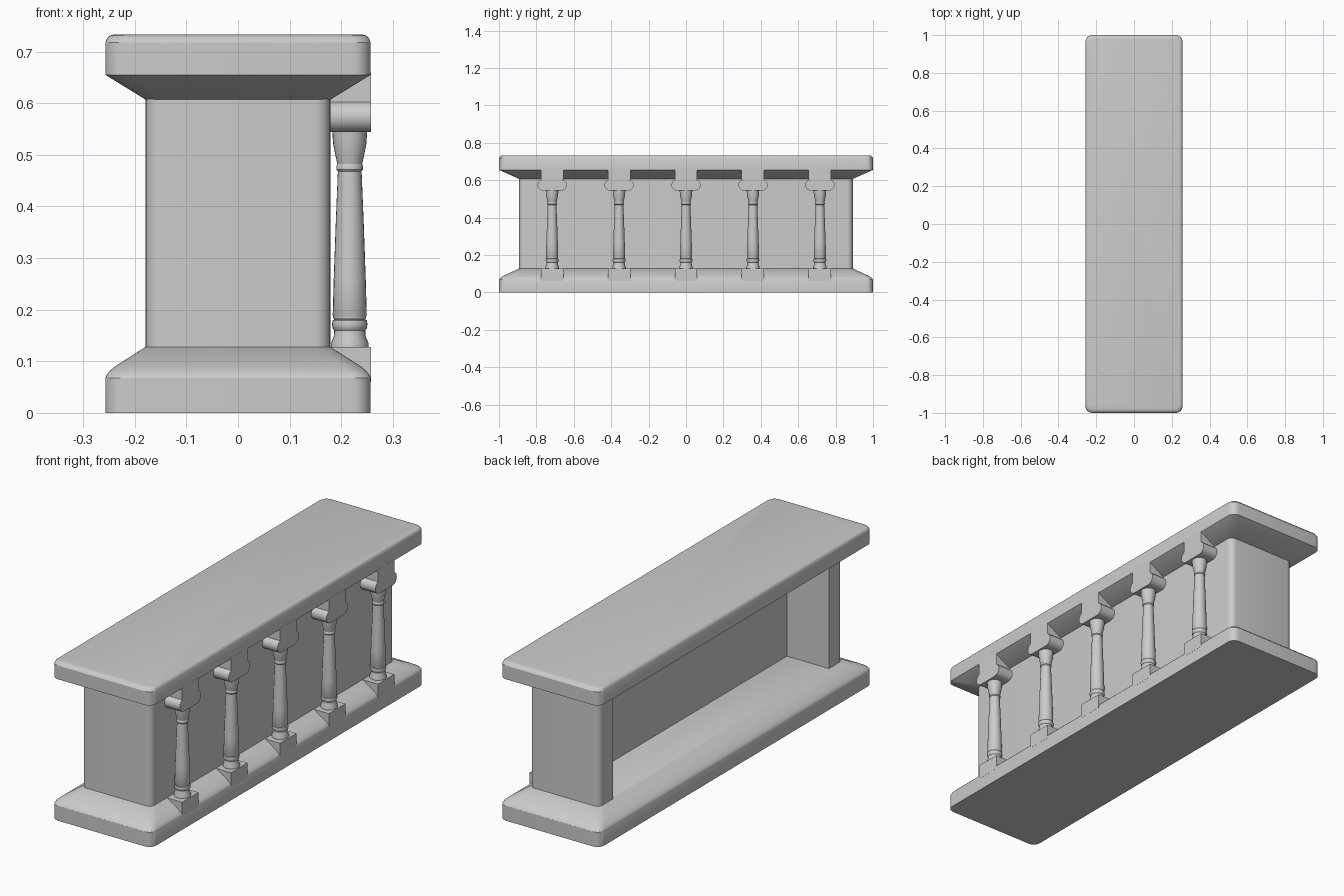
import bpy, bmesh, math

if "Cube" in bpy.data.objects:
    bpy.data.objects.remove(bpy.data.objects["Cube"])

HX, HY = 0.257, 1.0      # slab half sizes
BX, BY = 0.179, 0.892    # body half sizes
BALUSTER_X = 0.2165


def finish(bm, name, angle=30):
    bmesh.ops.recalc_face_normals(bm, faces=bm.faces)
    mesh = bpy.data.meshes.new(name)
    bm.to_mesh(mesh)
    bm.free()
    ob = bpy.data.objects.new(name, mesh)
    bpy.context.collection.objects.link(ob)
    bpy.ops.object.select_all(action='DESELECT')
    ob.select_set(True)
    bpy.context.view_layer.objects.active = ob
    bpy.ops.object.shade_smooth_by_angle(angle=math.radians(angle))
    return ob


def rounded_rect(hx, hy, r, n=6):
    pts = []
    for k, (sx, sy) in enumerate([(1, 1), (-1, 1), (-1, -1), (1, -1)]):
        for i in range(n + 1):
            a = math.pi / 2 * (k + i / n)
            pts.append((sx * (hx - r) + r * math.cos(a), sy * (hy - r) + r * math.sin(a)))
    return pts


def loft(name, sections):
    """Skin closed outlines given as (points, z), capped at both ends."""
    bm = bmesh.new()
    rings = [[bm.verts.new((x, y, z)) for x, y in pts] for pts, z in sections]
    for a, b in zip(rings, rings[1:]):
        for i in range(len(a)):
            j = (i + 1) % len(a)
            bm.faces.new((a[i], a[j], b[j], b[i]))
    bm.faces.new(rings[0])
    bm.faces.new(rings[-1])
    return finish(bm, name)


def slab(name, profile):
    # profile entries: inset fraction towards the body (0 = slab edge, 1 = body) and height
    sections = []
    for t, z in profile:
        hx, hy = HX + (BX - HX) * t, HY + (BY - HY) * t
        sections.append((rounded_rect(hx, hy, 0.035), z))
    return loft(name, sections)


def extrude_x(name, pts, x0, x1, y):
    bm = bmesh.new()
    face = bm.faces.new([bm.verts.new((x0, y + py, pz)) for py, pz in pts])
    ext = bmesh.ops.extrude_face_region(bm, geom=[face])
    moved = [v for v in ext['geom'] if isinstance(v, bmesh.types.BMVert)]
    bmesh.ops.translate(bm, verts=moved, vec=(x1 - x0, 0, 0))
    return finish(bm, name)


def lathe(name, profile, x, y, n=24):
    circle = [(math.cos(2 * math.pi * i / n), math.sin(2 * math.pi * i / n)) for i in range(n)]
    return loft(name, [([(x + r * c, y + r * s) for c, s in circle], z) for r, z in profile])


# Plinth with softened shoulder, and cap slab with splayed underside
slab("base_plinth", [(0, 0), (0, 0.068), (0.04, 0.075), (0.12, 0.082), (0.24, 0.09), (1, 0.128)])
slab("top_slab", [(1, 0.607), (0, 0.655), (0, 0.718), (0.05, 0.727), (0.11, 0.731), (0.2, 0.733)])

# Body with a deep niche open on the -x side
outline = rounded_rect(BX, BY, 0.03)
half = 2 * 7
niche = [(-BX, 0.79), (0.036, 0.79), (0.036, -0.79), (-BX, -0.79)]
body = outline[:half] + niche + outline[half:]
# the notch sits on the -x edge, between the second and third corner
loft("body", [(body, 0.12), (body, 0.615)])

# Row of balusters with foot blocks and scroll brackets
baluster = [(0.036, 0.126), (0.036, 0.136), (0.031, 0.148), (0.030, 0.160), (0.033, 0.164),
            (0.0345, 0.172), (0.033, 0.179), (0.030, 0.181), (0.032, 0.184), (0.032, 0.188),
            (0.033, 0.190), (0.031, 0.260), (0.027, 0.370), (0.023, 0.468), (0.026, 0.472),
            (0.026, 0.477), (0.024, 0.482), (0.028, 0.500), (0.032, 0.520), (0.034, 0.546)]
foot = [(-0.06, 0.06), (0.06, 0.06), (0.06, 0.128), (-0.06, 0.128)]
right_end = [(0.048 + 0.03 * math.cos(a), 0.574 + 0.03 * math.sin(a))
             for a in [math.pi * (i / 12 - 0.5) for i in range(12)]]
right_side = right_end + [(0.06, 0.602), (0.06, 0.66)]
bracket = right_side + [(-y, z) for y, z in reversed(right_side)]

for i in range(5):
    y = (i - 2) * 0.358
    lathe(f"baluster_{i + 1}", baluster, BALUSTER_X, y)
    extrude_x(f"foot_block_{i + 1}", foot, 0.16, HX + 0.0005, y)
    extrude_x(f"scroll_bracket_{i + 1}", bracket, 0.16, HX + 0.0005, y)
